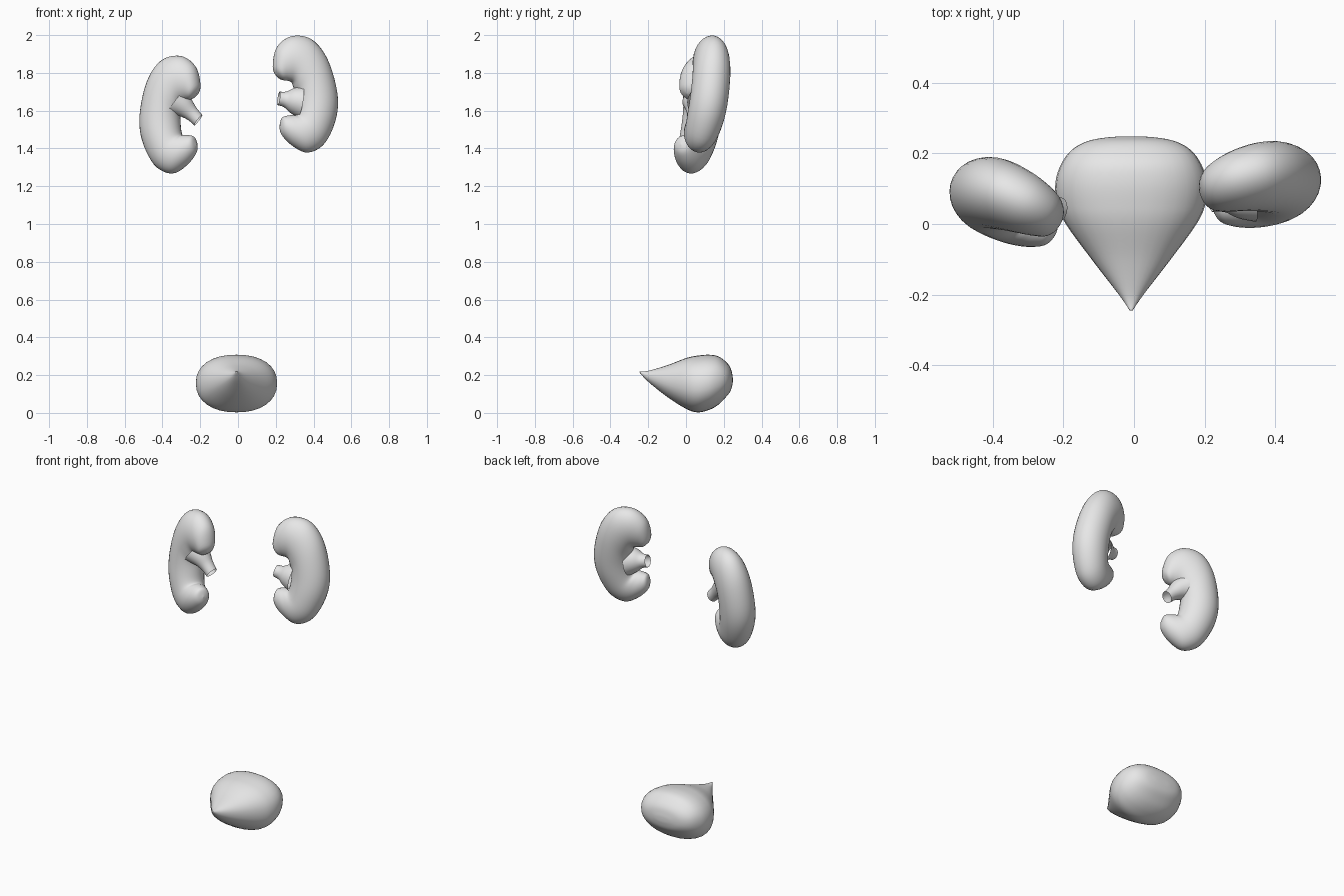
import bpy, bmesh
from math import sin, cos, pi, radians
from mathutils import Vector, Matrix

cube = bpy.data.objects.get("Cube")
if cube:
    bpy.data.objects.remove(cube, do_unlink=True)

grey = bpy.data.materials.new("light grey")
grey.use_nodes = True
grey.diffuse_color = (0.8, 0.8, 0.8, 1)
grey.node_tree.nodes["Principled BSDF"].inputs["Base Color"].default_value = (0.8, 0.8, 0.8, 1)


def smooth_rows(rows, steps):
    """Catmull-Rom interpolation through rows of numbers."""
    rows = [Vector(r) for r in rows]
    out = []
    for i in range(len(rows) - 1):
        a, b, c, d = (rows[max(0, min(len(rows) - 1, i + k))] for k in (-1, 0, 1, 2))
        for s in range(steps):
            t = s / steps
            out.append(0.5 * (2 * b + (c - a) * t + (2 * a - 5 * b + 4 * c - d) * t * t
                              + (3 * b - a - 3 * c + d) * t ** 3))
    return out + [rows[-1]]


def skin(name, rings, matrix=Matrix(), caps=True):
    """Join rings of points into one smooth surface."""
    bm = bmesh.new()
    loops = [[bm.verts.new(matrix @ Vector(p)) for p in ring] for ring in rings]
    n = len(loops[0])
    for a, b in zip(loops, loops[1:]):
        for i in range(n):
            j = (i + 1) % n
            bm.faces.new((a[i], a[j], b[j], b[i]))
    if caps:
        bm.faces.new(loops[0])
        bm.faces.new(loops[-1])
    bmesh.ops.remove_doubles(bm, verts=bm.verts, dist=0.0003)
    bmesh.ops.recalc_face_normals(bm, faces=bm.faces)
    mesh = bpy.data.meshes.new(name)
    bm.to_mesh(mesh)
    bm.free()
    obj = bpy.data.objects.new(name, mesh)
    bpy.context.collection.objects.link(obj)
    mesh.materials.append(grey)
    mesh.shade_smooth()
    return obj


def power(v, e):
    return abs(v) ** e * (1 if v > 0 else -1)


ANGLES = [2 * pi * k / 32 for k in range(32)]

# Bladder: y, half width, bottom, top, from the pointed tip to the back
bladder = smooth_rows([
    (-.245, .004, .213, .219), (-.2, .035, .165, .223), (-.1, .112, .085, .252),
    (0, .185, .022, .29), (.06, .211, .003, .303), (.12, .214, .015, .308),
    (.17, .198, .042, .3), (.21, .168, .082, .272), (.235, .122, .115, .24),
    (.246, .06, .15, .2), (.248, .0, .175, .175)], 6)
skin("bladder", [[(-.008 + w * power(cos(a), .9), y,
                   (lo + hi) / 2 + (hi - lo) / 2 * power(sin(a), .9)) for a in ANGLES]
                 for y, w, lo, hi in bladder])

# Kidney: inner x, z, outer x, z and half thickness, fanned around the notch
kidney = smooth_rows([
    (.208, 1.785, .203, 1.79, 0), (.235, 1.765, .19, 1.84, .045),
    (.265, 1.76, .215, 1.94, .068), (.29, 1.75, .295, 1.998, .084),
    (.3, 1.72, .4, 1.98, .094), (.31, 1.69, .48, 1.875, .099),
    (.31, 1.65, .525, 1.7, .1), (.305, 1.6, .515, 1.56, .098),
    (.295, 1.575, .45, 1.425, .09), (.275, 1.575, .36, 1.375, .08),
    (.245, 1.57, .28, 1.41, .064), (.225, 1.56, .222, 1.47, .04),
    (.213, 1.525, .211, 1.52, 0)], 5)
MIDDLE = Vector((.36, 0, 1.69))


def kidney_ring(row):
    x0, z0, x1, z1, b = row
    inner, outer = Vector((x0, 0, z0)), Vector((x1, 0, z1))
    mid, half = (inner + outer) / 2 - MIDDLE, (outer - inner) / 2
    return [mid + half * cos(a) + Vector((0, b * sin(a), 0)) for a in ANGLES]


def tube(name, path):
    """Open funnel along points of x, y, z, radius."""
    rows = smooth_rows(path, 4)
    axis = Vector(path[-1][:3]) - Vector(path[0][:3])
    turn = axis.to_track_quat('Z', 'Y')
    skin(name, [[Vector(r[:3]) + turn @ Vector((r[3] * cos(a), r[3] * sin(a), 0))
                 for a in ANGLES] for r in rows], caps=False)


# Each side: mirror, centre, yaw, backward tilt, roll
for side, mirror, centre, yaw, tilt, roll in (
        ("left", 1, (.36, .11, 1.69), 16, 9, 0),
        ("right", -1, (.36, .06, 1.58), 26, 6, 4)):
    place = (Matrix.Diagonal((mirror, 1, 1, 1)) @ Matrix.Translation(centre)
             @ Matrix.Rotation(radians(yaw), 4, 'Z') @ Matrix.Rotation(radians(-tilt), 4, 'X')
             @ Matrix.Rotation(radians(roll), 4, 'Y') @ Matrix.Diagonal((1.02, 1, 1, 1)))
    skin(side + "_kidney", [kidney_ring(r) for r in kidney], place)

# Open funnels leaving the notches
tube("left_kidney_tube", [(.33, .09, 1.645, .085), (.285, .08, 1.655, .065),
                          (.25, .075, 1.66, .042), (.215, .07, 1.665, .036)])
tube("right_kidney_tube", [(-.33, .06, 1.64, .08), (-.285, .05, 1.62, .058),
                           (-.245, .045, 1.585, .04), (-.21, .04, 1.55, .035)])
